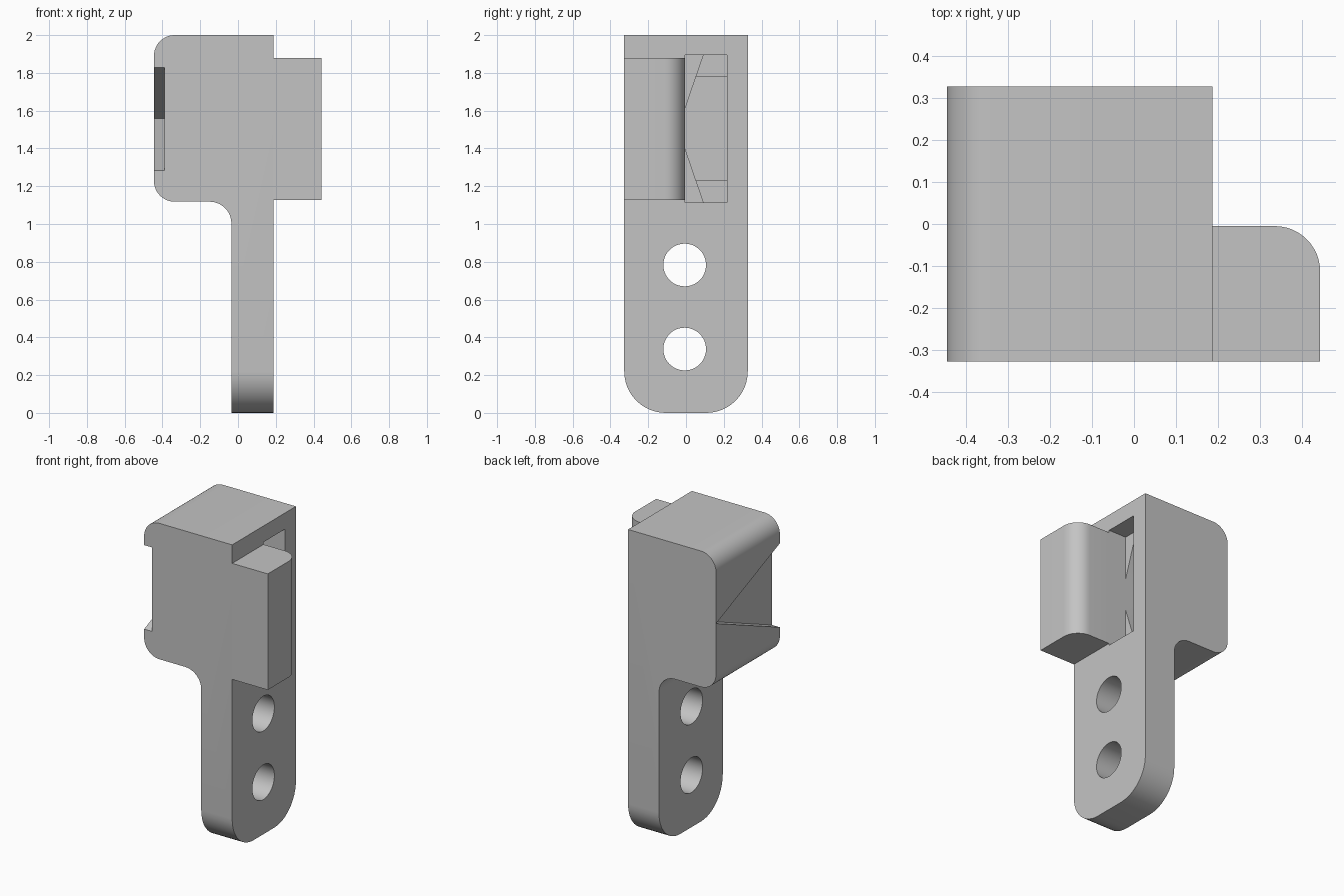
import bpy, bmesh, math
from mathutils import Vector

cube = bpy.data.objects.get("Cube")
if cube:
    bpy.data.objects.remove(cube, do_unlink=True)

grey = bpy.data.materials.new("plain grey")
grey.use_nodes = True
grey.diffuse_color = (0.55, 0.55, 0.55, 1)
grey.node_tree.nodes["Principled BSDF"].inputs["Base Color"].default_value = grey.diffuse_color


def rounded(corners, steps=12):
    """Outline from (u, v, radius) corners, each filleted by its radius."""
    out = []
    for i, (u, v, r) in enumerate(corners):
        p = Vector((u, v))
        if not r:
            out.append(p)
            continue
        a = (Vector(corners[i - 1][:2]) - p).normalized()
        b = (Vector(corners[(i + 1) % len(corners)][:2]) - p).normalized()
        half = a.angle(b) / 2
        centre = p + (a + b).normalized() * r / math.sin(half)
        start = p + a * r / math.tan(half) - centre
        end = p + b * r / math.tan(half) - centre
        sweep = start.angle(end)
        for k in range(steps + 1):
            t = k / steps
            out.append(centre + (start * math.sin((1 - t) * sweep)
                                 + end * math.sin(t * sweep)) / math.sin(sweep))
    return out


def prism(name, outline, axis, low, high):
    """Extrude a 2D outline along the named axis."""
    place = {"x": lambda u, v, w: (w, u, v),
             "y": lambda u, v, w: (u, w, v),
             "z": lambda u, v, w: (u, v, w)}[axis]
    bm = bmesh.new()
    face = bm.faces.new([bm.verts.new(place(p[0], p[1], low)) for p in outline])
    moved = bmesh.ops.extrude_face_region(bm, geom=[face])["geom"]
    shift = Vector(place(0, 0, high - low))
    bmesh.ops.translate(bm, vec=shift, verts=[g for g in moved if isinstance(g, bmesh.types.BMVert)])
    bmesh.ops.recalc_face_normals(bm, faces=bm.faces)
    mesh = bpy.data.meshes.new(name)
    bm.to_mesh(mesh)
    bm.free()
    mesh.materials.append(grey)
    obj = bpy.data.objects.new(name, mesh)
    bpy.context.collection.objects.link(obj)
    return obj


def carve(obj, cutter, operation="DIFFERENCE"):
    """Apply a boolean and discard the cutter."""
    mod = obj.modifiers.new("carve", "BOOLEAN")
    mod.operation, mod.object, mod.solver = operation, cutter, "EXACT"
    bpy.context.view_layer.update()
    graph = bpy.context.evaluated_depsgraph_get()
    result = bpy.data.meshes.new_from_object(obj.evaluated_get(graph))
    obj.modifiers.clear()
    obj.data = result
    bpy.data.objects.remove(cutter, do_unlink=True)


def smooth(obj):
    bpy.ops.object.select_all(action="DESELECT")
    obj.select_set(True)
    bpy.context.view_layer.objects.active = obj
    bpy.ops.object.shade_smooth_by_angle(angle=math.radians(25))


SIDE, FACE = 0.327, 0.187   # half depth, and the flat face beside the lug
INNER = -0.005              # shared plane of lug and pocket

# Head and stem in one profile
body = prism("head_and_stem", rounded([
    (-0.035, 0, 0), (FACE, 0, 0), (FACE, 2, 0), (-0.445, 2, 0.11),
    (-0.445, 1.118, 0.11), (-0.035, 1.118, 0.115)]), "y", -SIDE, SIDE)

# Rounded foot of the stem
carve(body, prism("foot_outline", rounded([
    (-SIDE, 0, 0.22), (SIDE, 0, 0.22), (SIDE, 2.1, 0), (-SIDE, 2.1, 0)]),
    "x", -1, 1), "INTERSECT")

# Two screw holes
for z in (0.338, 0.783):
    ring = [(-0.007 + 0.113 * math.cos(k * math.tau / 48),
             z + 0.113 * math.sin(k * math.tau / 48)) for k in range(48)]
    carve(body, prism("hole_cutter", ring, "x", -0.2, 0.4))

# Tapered notch across the outer side of the head
carve(body, prism("notch_cutter", [(SIDE, 1.558), (-SIDE - 0.001, 1.83), (-SIDE - 0.001, 1.284)],
                  "x", -0.6, -0.39))

# Stepped pocket beside the lug: outer opening, flared step, deep core
MID, BACK = 1.505, 0.216


def mirrored(upper):
    return upper + [(y, 2 * MID - z) for y, z in reversed(upper)]


carve(body, prism("opening_cutter", mirrored([(INNER, 1.895), (BACK, 1.895)]), "x", 0.06, 0.4))
carve(body, prism("flare_cutter", mirrored([(INNER, 1.61), (0.093, 1.895), (BACK, 1.895)]),
                  "x", 0.0, 0.3))
carve(body, prism("core_cutter", mirrored([(INNER, 1.61), (0.053, 1.78), (BACK, 1.78)]),
                  "x", -0.2, 0.2))
smooth(body)

# Lug with one rounded upright edge
lug = prism("lug", rounded([
    (FACE, -SIDE, 0), (0.443, -SIDE, 0), (0.443, INNER, 0.108), (FACE, INNER, 0)]),
    "z", 1.127, 1.88)
smooth(lug)
